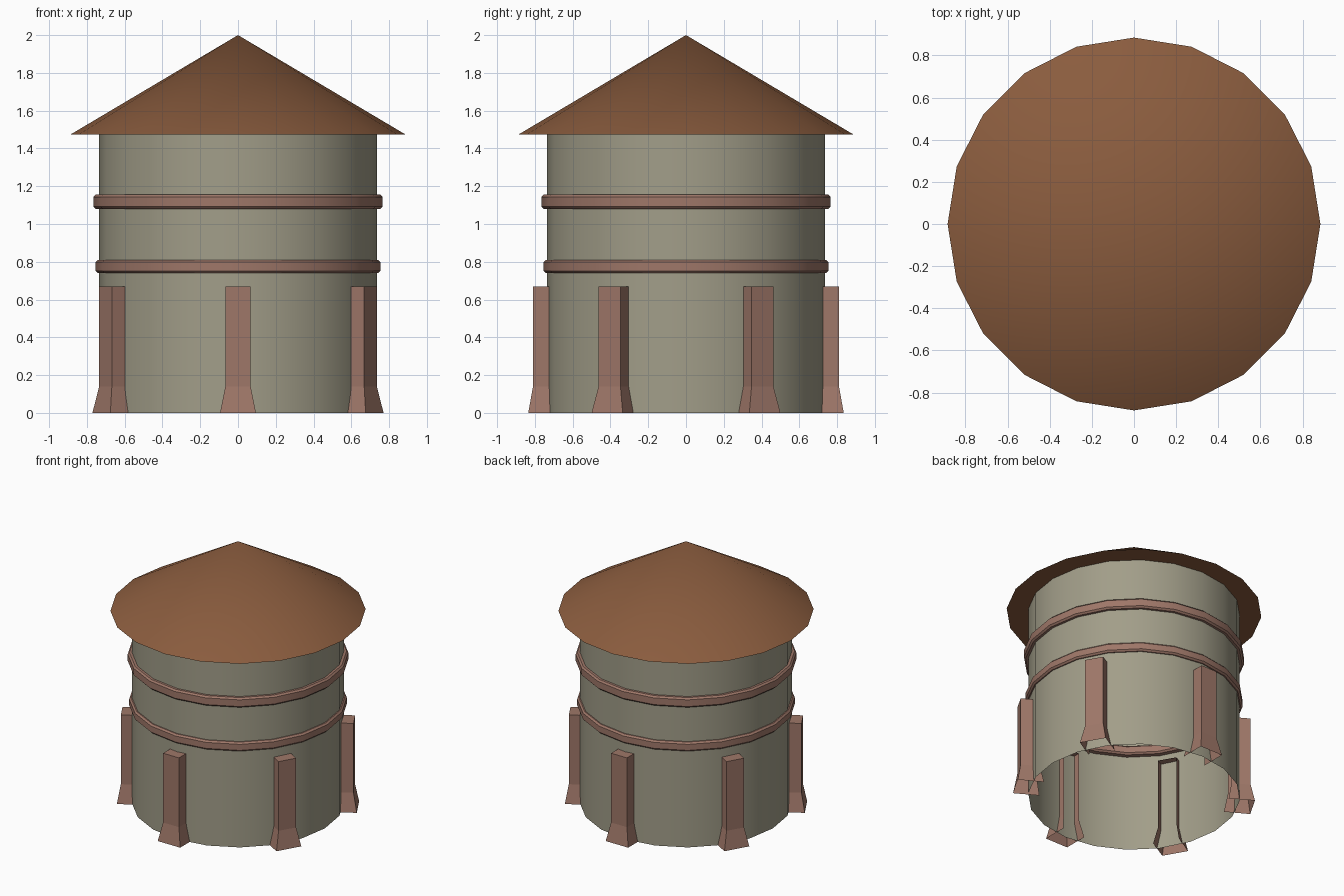
import bpy, bmesh, math
from mathutils import Matrix

if "Cube" in bpy.data.objects:
    bpy.data.objects.remove(bpy.data.objects["Cube"])

SIDES = 20


def material(name, rgb):
    m = bpy.data.materials.new(name)
    m.diffuse_color = (*rgb, 1)
    m.use_nodes = True
    m.node_tree.nodes["Principled BSDF"].inputs["Base Color"].default_value = m.diffuse_color
    return m


STONE = material("grey_green_wall", (0.36, 0.34, 0.25))
TRIM = material("dusty_red_trim", (0.345, 0.185, 0.14))
ROOF = material("brown_roof", (0.255, 0.107, 0.048))


def finish(name, bm, mat, smooth=True):
    mesh = bpy.data.meshes.new(name)
    bm.to_mesh(mesh)
    bm.free()
    mesh.materials.append(mat)
    ob = bpy.data.objects.new(name, mesh)
    bpy.context.collection.objects.link(ob)
    if smooth:
        bpy.ops.object.select_all(action='DESELECT')
        ob.select_set(True)
        bpy.context.view_layer.objects.active = ob
        bpy.ops.object.shade_smooth_by_angle(angle=math.radians(30))
    return ob


def lathe(name, profile, mat, closed=False):
    """Turn an (r, z) profile, listed bottom to top on the outside, about z."""
    bm = bmesh.new()
    rings = []
    for r, z in profile:
        rings.append([bm.verts.new((r * math.cos(a), r * math.sin(a), z))
                      for a in (i * math.tau / SIDES for i in range(SIDES))])
    pairs = list(zip(rings, rings[1:]))
    if closed:
        pairs.append((rings[-1], rings[0]))
    for lo, hi in pairs:
        for i in range(SIDES):
            j = (i + 1) % SIDES
            bm.faces.new((lo[i], lo[j], hi[j], hi[i]))
    return finish(name, bm, mat)


# Round wall: an open tube
lathe("tower_wall", [(0.735, 0), (0.735, 1.475)], STONE)

# Conical roof with a flat underside
bm = bmesh.new()
bmesh.ops.create_cone(bm, cap_ends=True, segments=SIDES, radius1=0.885, radius2=0,
                      depth=0.525, matrix=Matrix.Translation((0, 0, 1.475 + 0.2625)))
finish("conical_roof", bm, ROOF)

# Chamfered hoops, slightly sunk through the wall
for name, r, z0, z1 in (("lower_hoop", 0.755, 0.74, 0.81),
                        ("upper_hoop", 0.765, 1.08, 1.155)):
    c, inner = 0.012, 0.69
    lathe(name, [(inner + c, z0), (r - c, z0), (r, z0 + c), (r, z1 - c),
                 (r - c, z1), (inner + c, z1), (inner, z1 - c), (inner, z0 + c)],
          TRIM, closed=True)

# Six buttresses with flared feet, open at the back and bottom
LEVELS = [(0, 0.095, 0.835, 0.65), (0.14, 0.067, 0.81, 0.675), (0.67, 0.067, 0.81, 0.675)]
for k in range(6):
    bm = bmesh.new()
    rows = [[bm.verts.new(p) for p in ((ri, -w, z), (ro, -w, z), (ro, w, z), (ri, w, z))]
            for z, w, ro, ri in LEVELS]
    for lo, hi in zip(rows, rows[1:]):
        for i in range(3):
            bm.faces.new((lo[i], lo[i + 1], hi[i + 1], hi[i]))
    bm.faces.new(rows[-1])
    bm.transform(Matrix.Rotation(math.radians(30 + 60 * k), 4, 'Z'))
    finish(f"buttress_{k + 1}", bm, TRIM, smooth=False)
